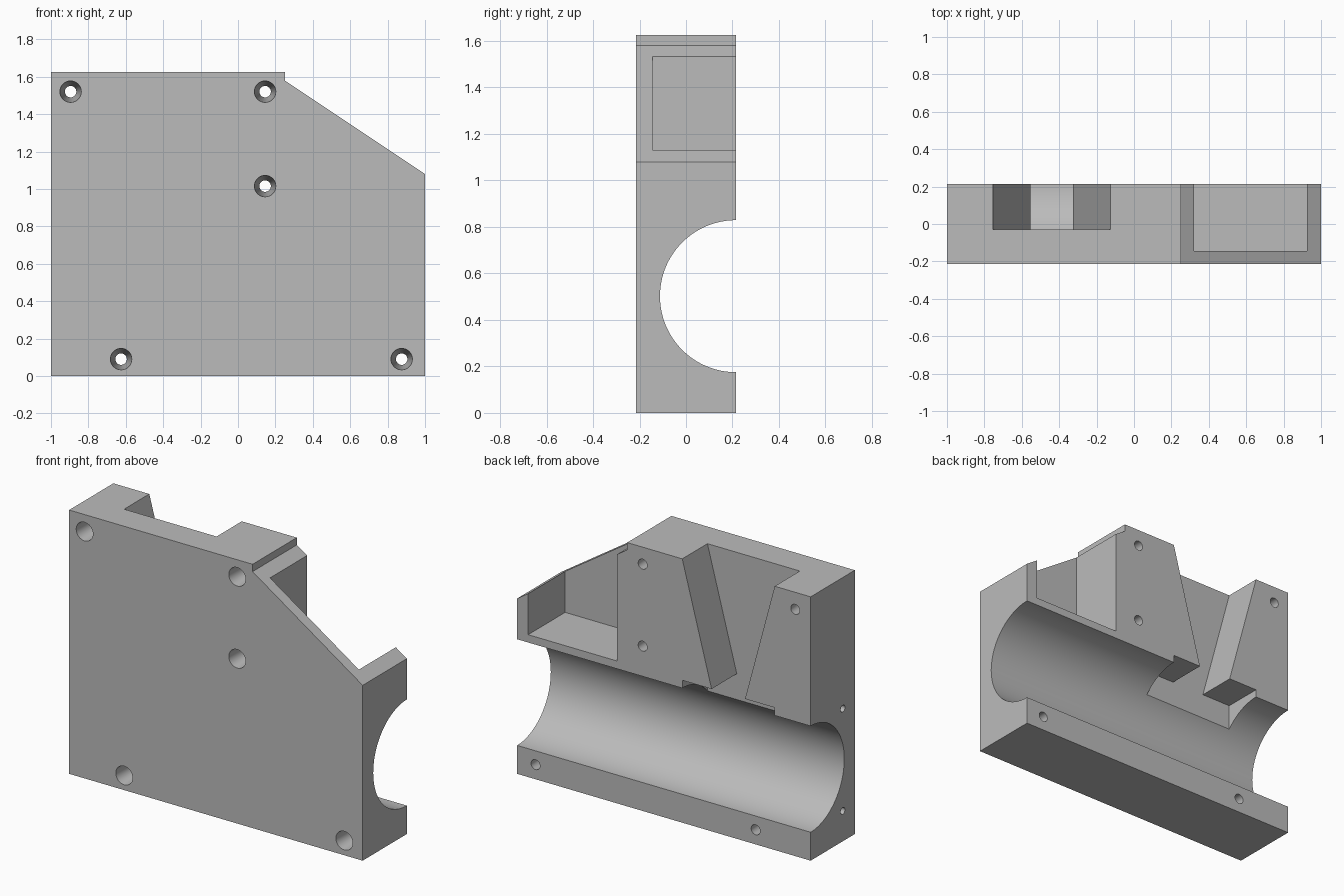
import bpy, bmesh, math
from mathutils import Matrix, Vector

if "Cube" in bpy.data.objects:
    bpy.data.objects.remove(bpy.data.objects["Cube"])

D = 0.215          # half depth of the block
BORE_Z = 0.502     # height of the bore axis
LEDGE = 0.877      # height of pocket floor and slot ledge

grey = bpy.data.materials.new("plain grey")
grey.diffuse_color = (0.5, 0.5, 0.5, 1)
grey.use_nodes = True
grey.node_tree.nodes["Principled BSDF"].inputs["Base Color"].default_value = grey.diffuse_color


def new_object(name, bm):
    bmesh.ops.recalc_face_normals(bm, faces=bm.faces)
    mesh = bpy.data.meshes.new(name)
    bm.to_mesh(mesh)
    bm.free()
    mesh.materials.append(grey)
    obj = bpy.data.objects.new(name, mesh)
    bpy.context.collection.objects.link(obj)
    return obj


def prism(name, outline, y0, y1):
    """Extrude an x-z outline along y."""
    bm = bmesh.new()
    face = bm.faces.new([bm.verts.new((x, y0, z)) for x, z in outline])
    ext = bmesh.ops.extrude_face_region(bm, geom=[face])
    verts = [v for v in ext["geom"] if isinstance(v, bmesh.types.BMVert)]
    bmesh.ops.translate(bm, verts=verts, vec=(0, y1 - y0, 0))
    return new_object(name, bm)


def rod(name, start, end, r0, r1, sides):
    """Cylinder or cone between two points."""
    start, end = Vector(start), Vector(end)
    axis = end - start
    turn = axis.to_track_quat('Z', 'Y').to_matrix().to_4x4()
    bm = bmesh.new()
    bmesh.ops.create_cone(bm, cap_ends=True, segments=sides, radius1=r0, radius2=r1,
                          depth=axis.length,
                          matrix=Matrix.Translation((start + end) / 2) @ turn)
    return new_object(name, bm)


# Block with a sloped corner
block = prism("block", [(-1, 0), (1, 0), (1, 1.08), (0.25, 1.58),
                        (0.25, 1.625), (-1, 1.625)], -D, D)

cutters = [
    # Half-round bore along the back
    rod("bore_cutter", (-1.2, D, BORE_Z), (1.2, D, BORE_Z), 0.327, 0.327, 128),
    # Open pocket behind the slope
    prism("pocket_cutter", [(0.32, LEDGE), (0.925, LEDGE), (0.925, 1.9), (0.32, 1.9)],
          -0.145, 0.4),
    # Tapered chute opening into a wider chamber above the bore
    prism("chute_cutter", [(-0.755, 0.6), (-0.125, 0.6), (-0.125, LEDGE), (-0.325, LEDGE),
                           (-0.125, 1.625), (-0.125, 1.8), (-0.755, 1.8), (-0.755, 1.625),
                           (-0.553, LEDGE), (-0.755, LEDGE)], -0.03, 0.4),
]

# Tapered screw holes, front to back
for x, z in [(-0.895, 1.52), (0.145, 1.52), (0.145, 1.015), (-0.625, 0.09), (0.875, 0.09)]:
    cutters.append(rod("screw_hole_cutter", (x, -D - 0.01, z), (x, D + 0.01, z),
                       0.058, 0.03, 32))

# Small pin holes in the left end
for z in (BORE_Z - 0.315, BORE_Z + 0.315):
    cutters.append(rod("pin_hole_cutter", (-1.1, -0.098, z), (-0.75, -0.098, z),
                       0.021, 0.021, 24))

for c in cutters:
    c.hide_render = True
    mod = block.modifiers.new(c.name, 'BOOLEAN')
    mod.operation = 'DIFFERENCE'
    mod.solver = 'EXACT'
    mod.object = c

# Apply the cuts and remove the cutters
bpy.context.view_layer.objects.active = block
block.select_set(True)
for name in [m.name for m in block.modifiers]:
    bpy.ops.object.modifier_apply(modifier=name)
for c in cutters:
    bpy.data.objects.remove(c, do_unlink=True)
bpy.ops.object.shade_smooth_by_angle(angle=math.radians(30))
